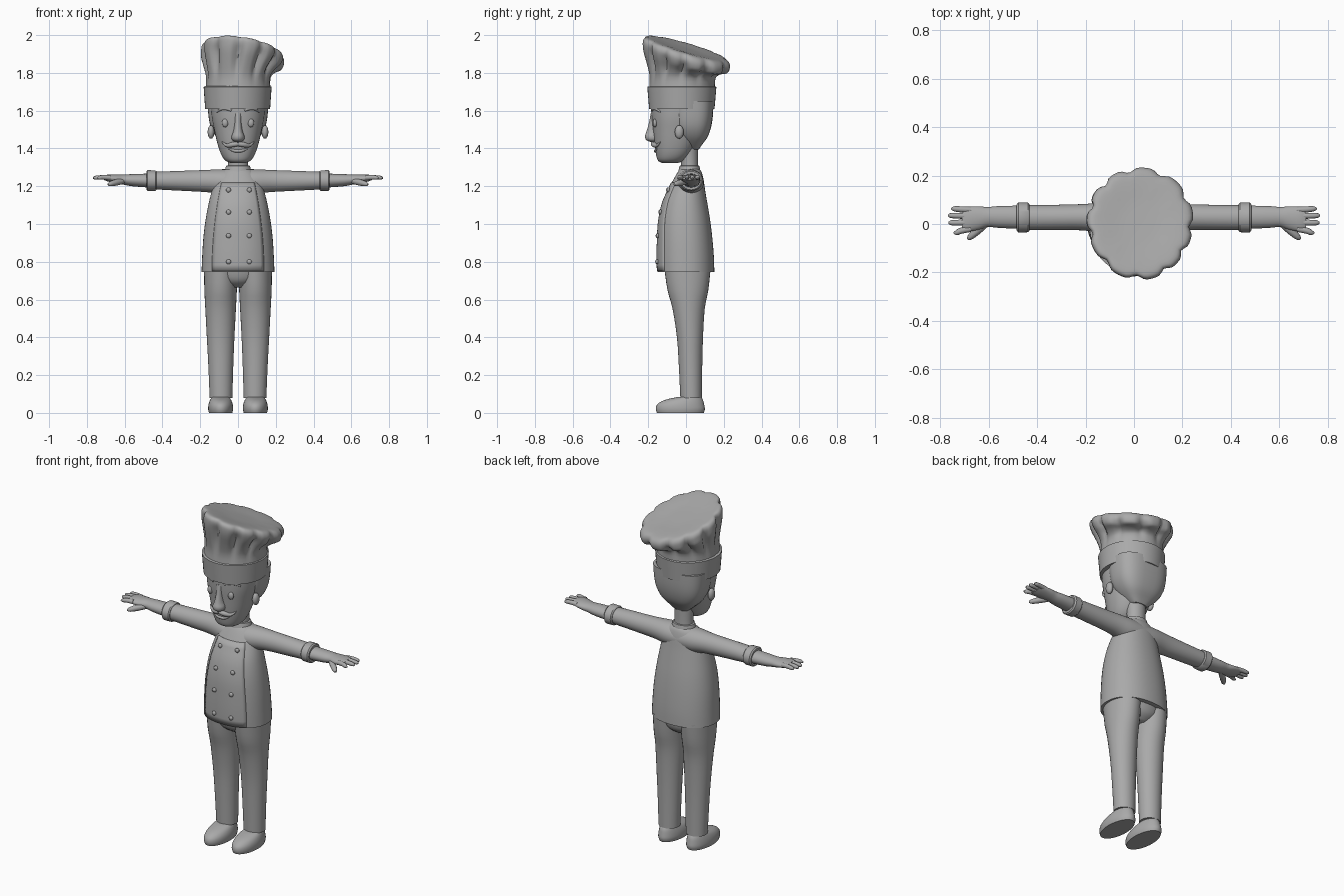
import bpy, bmesh, math
from math import sin, cos, pi

grey = bpy.data.materials.new("plain_grey")
grey.diffuse_color = (0.4, 0.4, 0.4, 1)


def finish(ob, mirror=False, angle=40):
    ob.data.materials.append(grey)
    bpy.ops.object.select_all(action='DESELECT')
    ob.select_set(True)
    bpy.context.view_layer.objects.active = ob
    bpy.ops.object.shade_smooth_by_angle(angle=math.radians(angle))
    if mirror:
        ob.modifiers.new("mirror", 'MIRROR')
    return ob


def from_bmesh(name, bm, mirror=False, angle=40):
    bmesh.ops.recalc_face_normals(bm, faces=bm.faces)
    me = bpy.data.meshes.new(name)
    bm.to_mesh(me)
    bm.free()
    ob = bpy.data.objects.new(name, me)
    bpy.context.collection.objects.link(ob)
    return finish(ob, mirror, angle)


def smooth_rows(rows, k=3):
    """Catmull-Rom in-betweens for a list of equal-length tuples."""
    out = []
    for i in range(len(rows) - 1):
        a, b = rows[max(i - 1, 0)], rows[i]
        c, d = rows[i + 1], rows[min(i + 2, len(rows) - 1)]
        for j in range(k):
            t = j / k
            out.append(tuple(
                0.5 * (2*q + (r-p)*t + (2*p-5*q+4*r-s)*t*t + (3*q-p-3*r+s)*t**3)
                for p, q, r, s in zip(a, b, c, d)))
    return out + [rows[-1]]


def skin(name, loops, mirror=False, angle=40):
    """Bridge closed loops of points and cap both ends."""
    bm = bmesh.new()
    vs = [[bm.verts.new(p) for p in loop] for loop in loops]
    n = len(vs[0])
    for a, b in zip(vs, vs[1:]):
        for i in range(n):
            bm.faces.new((a[i], a[(i+1) % n], b[(i+1) % n], b[i]))
    bm.faces.new(vs[0])
    bm.faces.new(vs[-1])
    return from_bmesh(name, bm, mirror, angle)


def spow(v, e):
    return math.copysign(abs(v) ** e, v)


def loft(name, rings, axis='z', mirror=False, n=32, power=2.0, k=3):
    """Rings: (position, centre u, centre v, radius u, radius v)."""
    loops = []
    for t, cu, cv, ru, rv in smooth_rows(rings, k):
        loop = []
        for i in range(n):
            a = 2 * pi * i / n
            u = cu + ru * spow(cos(a), 2 / power)
            v = cv + rv * spow(sin(a), 2 / power)
            loop.append((u, v, t) if axis == 'z' else (t, u, v))
        loops.append(loop)
    return skin(name, loops, mirror)


def front_y(rings, x, z, power=2.0):
    """Front surface position of an upright loft."""
    rows = smooth_rows(rings, 8)
    _, cx, cy, rx, ry = min(rows, key=lambda r: abs(r[0] - z))
    return cy - ry * max(0, 1 - abs((x - cx) / rx) ** power) ** (1 / power)


def ball(name, loc, size, mirror=False, seg=16):
    bm = bmesh.new()
    bmesh.ops.create_uvsphere(bm, u_segments=seg, v_segments=seg // 2, radius=1)
    for v in bm.verts:
        v.co = [c * s + l for c, s, l in zip(v.co, size, loc)]
    return from_bmesh(name, bm, mirror, 60)


def tube(name, pts, mirror=False):
    """Tapered tube through (x, y, z, radius) points."""
    cu = bpy.data.curves.new(name, 'CURVE')
    cu.dimensions, cu.bevel_depth, cu.bevel_resolution = '3D', 1, 3
    cu.use_fill_caps = True
    rows = smooth_rows(pts, 3)
    sp = cu.splines.new('POLY')
    sp.points.add(len(rows) - 1)
    for p, (x, y, z, r) in zip(sp.points, rows):
        p.co, p.radius = (x, y, z, 1), max(r, 0.001)
    ob = bpy.data.objects.new(name, cu)
    bpy.context.collection.objects.link(ob)
    bpy.ops.object.select_all(action='DESELECT')
    ob.select_set(True)
    bpy.context.view_layer.objects.active = ob
    bpy.ops.object.convert(target='MESH')
    return finish(bpy.context.object, mirror, 60)


# Shoes
loft("shoe", [(0, .092, -.03, .062, .124), (.02, .092, -.03, .066, .13),
              (.045, .092, -.028, .064, .124), (.068, .092, -.012, .056, .102),
              (.085, .092, .02, .045, .06)], mirror=True)

# Trousers
loft("trouser_leg", [(.08, .09, .027, .06, .057), (.25, .091, .024, .066, .062),
                     (.4, .092, .021, .073, .069), (.55, .092, .014, .081, .085),
                     (.65, .092, .01, .086, .108), (.76, .09, .008, .09, .122)], mirror=True)
loft("trouser_seat", [(.665, 0, .01, .06, .06), (.69, 0, .009, .11, .095),
                      (.72, 0, .008, .15, .112), (.77, 0, .006, .175, .122)])

# Jacket body
jacket = [(.745, 0, 0, .193, .15), (.82, 0, -.002, .19, .15), (.92, 0, -.005, .184, .145),
          (1.02, 0, -.008, .172, .136), (1.11, 0, -.006, .155, .119),
          (1.18, 0, .003, .137, .098), (1.24, 0, .014, .115, .078),
          (1.28, 0, .02, .083, .06), (1.295, 0, .02, .055, .045)]
loft("jacket", jacket, n=48, power=2.2)

# Overlapping front flap
bm = bmesh.new()
rows = []
for j in range(15):
    z = .75 + .47 * j / 14
    w = .138 - .05 * (j / 14) ** 2
    rows.append([bm.verts.new((x, front_y(jacket, x, z, 2.2) - .004, z))
                 for x in [w * (i / 8 - 1) for i in range(17)]])
for a, b in zip(rows, rows[1:]):
    for i in range(16):
        bm.faces.new((a[i], a[i+1], b[i+1], b[i]))
flap = from_bmesh("jacket_flap", bm)
flap.modifiers.new("thickness", 'SOLIDIFY').thickness = .007

# Buttons
for z in (.8, .938, 1.063, 1.18):
    for x in (-.05, .06):
        ball("button", (x, front_y(jacket, x, z, 2.2) - .006, z), (.013, .009, .013))

# Sleeves, cuffs, forearms with palms
loft("sleeve", [(0, .02, 1.22, .075, .068), (.08, .022, 1.222, .072, .068),
                (.15, .026, 1.227, .061, .06), (.22, .028, 1.228, .054, .056),
                (.34, .027, 1.229, .052, .051), (.45, .027, 1.23, .051, .046)], 'x', True)
loft("cuff", [(.432, .027, 1.23, .054, .049), (.438, .027, 1.23, .061, .054),
              (.478, .027, 1.23, .062, .055), (.485, .027, 1.23, .054, .049)], 'x', True, k=1)
loft("forearm_and_palm", [(.47, .028, 1.23, .048, .037), (.56, .029, 1.232, .045, .032),
                          (.605, .029, 1.235, .041, .027), (.64, .025, 1.238, .048, .024),
                          (.685, .02, 1.243, .051, .019), (.71, .02, 1.245, .044, .012)], 'x', True)

# Fingers and thumb
for y0, y1, tip in ((.058, .063, .755), (.033, .035, .768), (.006, .005, .766), (-.02, -.036, .745)):
    tube("finger", [(.675, y0, 1.245, .013), (.715, (y0 + y1) / 2, 1.247, .0125),
                    (tip - .012, y1, 1.245, .0105), (tip, y1, 1.243, .004)], True)
tube("thumb", [(.61, .005, 1.228, .016), (.645, -.025, 1.22, .017),
               (.675, -.052, 1.212, .013), (.688, -.062, 1.209, .005)], True)

# Collar and neck
loft("collar", [(1.265, 0, .018, .074, .062), (1.275, 0, .018, .072, .06),
                (1.308, 0, .019, .063, .052), (1.31, 0, .019, .056, .046)], k=1)
loft("neck", [(1.28, 0, .02, .055, .045), (1.34, 0, .018, .053, .046),
              (1.44, 0, .01, .06, .055)])

# Head
head = [(1.322, 0, -.085, .035, .038), (1.335, 0, -.08, .066, .068),
        (1.37, 0, -.067, .09, .092), (1.43, 0, -.055, .11, .113),
        (1.5, 0, -.048, .126, .127), (1.57, 0, -.04, .14, .142), (1.66, 0, -.035, .146, .15)]
loft("head", head, n=40, power=2.2)

# Hair wrapping the back and sides
loft("hair", [(1.395, 0, .038, .045, .03), (1.42, 0, .035, .075, .05),
              (1.46, 0, .034, .115, .08), (1.51, 0, .032, .143, .1),
              (1.57, 0, .032, .156, .11), (1.65, 0, .031, .162, .115)], n=40, power=2.8)

# Ears
ball("ear", (.143, -.036, 1.487), (.018, .024, .036), True)

# Nose
loft("nose", [(1.435, 0, -.17, .015, .02), (1.445, 0, -.175, .031, .036),
              (1.465, 0, -.176, .034, .041), (1.49, 0, -.172, .025, .037),
              (1.54, 0, -.168, .018, .027), (1.59, 0, -.168, .02, .018)], n=20)

# Eyes, brows, moustache and mouth, set on the face surface
def on_face(x, z, r, out=0):
    return (x, front_y(head, x, z, 2.2) - out, z, r)

ball("eye", on_face(.068, 1.535, 0, .0)[:3], (.017, .012, .023), True)
tube("eyebrow", [on_face(.035, 1.6, .006), on_face(.055, 1.61, .009),
                 on_face(.085, 1.61, .008), on_face(.112, 1.593, .004)], True)
tube("moustache", [on_face(0, 1.425, .013, .006), on_face(.03, 1.42, .014, .006),
                   on_face(.06, 1.416, .009, .004), on_face(.085, 1.435, .003, .002)], True)
tube("lower_lip", [on_face(-.05, 1.4, .003), on_face(-.02, 1.388, .008),
                   on_face(.02, 1.388, .008), on_face(.05, 1.4, .003)])

# Hat band
loft("hat_band", [(1.61, -.002, -.022, .155, .16), (1.61, -.002, -.022, .172, .173),
                  (1.726, -.002, -.022, .18, .183), (1.73, -.002, -.022, .168, .17)],
     n=48, k=1)

# Puffed hat crown: (height, centre x, centre y, radius x, radius y, pleat depth, tilt)
crown = [(1.715, 0, -.022, .172, .174, 0, 0), (1.775, .002, -.018, .168, .172, .003, .1),
         (1.82, .008, -.01, .178, .184, .012, .5), (1.86, .018, 0, .197, .207, .016, .9),
         (1.895, .025, .003, .21, .222, .01, 1), (1.92, .026, .004, .208, .221, .008, 1),
         (1.934, .025, .004, .192, .204, .006, 1), (1.934, .022, .003, .15, .16, .003, 1),
         (1.928, .022, .003, .08, .085, 0, 1), (1.927, .022, .003, .01, .01, 0, 1)]
loops = []
for z, cx, cy, rx, ry, pleat, tilt in smooth_rows(crown, 3):
    loop = []
    for i in range(88):
        a = 2 * pi * i / 88
        wave = pleat * (1 - 2 * abs(cos(5.5 * a + .5 * sin(2 * a + 1))) ** 6 + .3 * sin(3 * a))
        x, y = cx + (rx + wave) * cos(a), cy + (ry + wave) * sin(a)
        loop.append((x, y, z - tilt * (.29 * y + .15 * x)))
    loops.append(loop)
skin("hat_crown", loops, angle=60)
